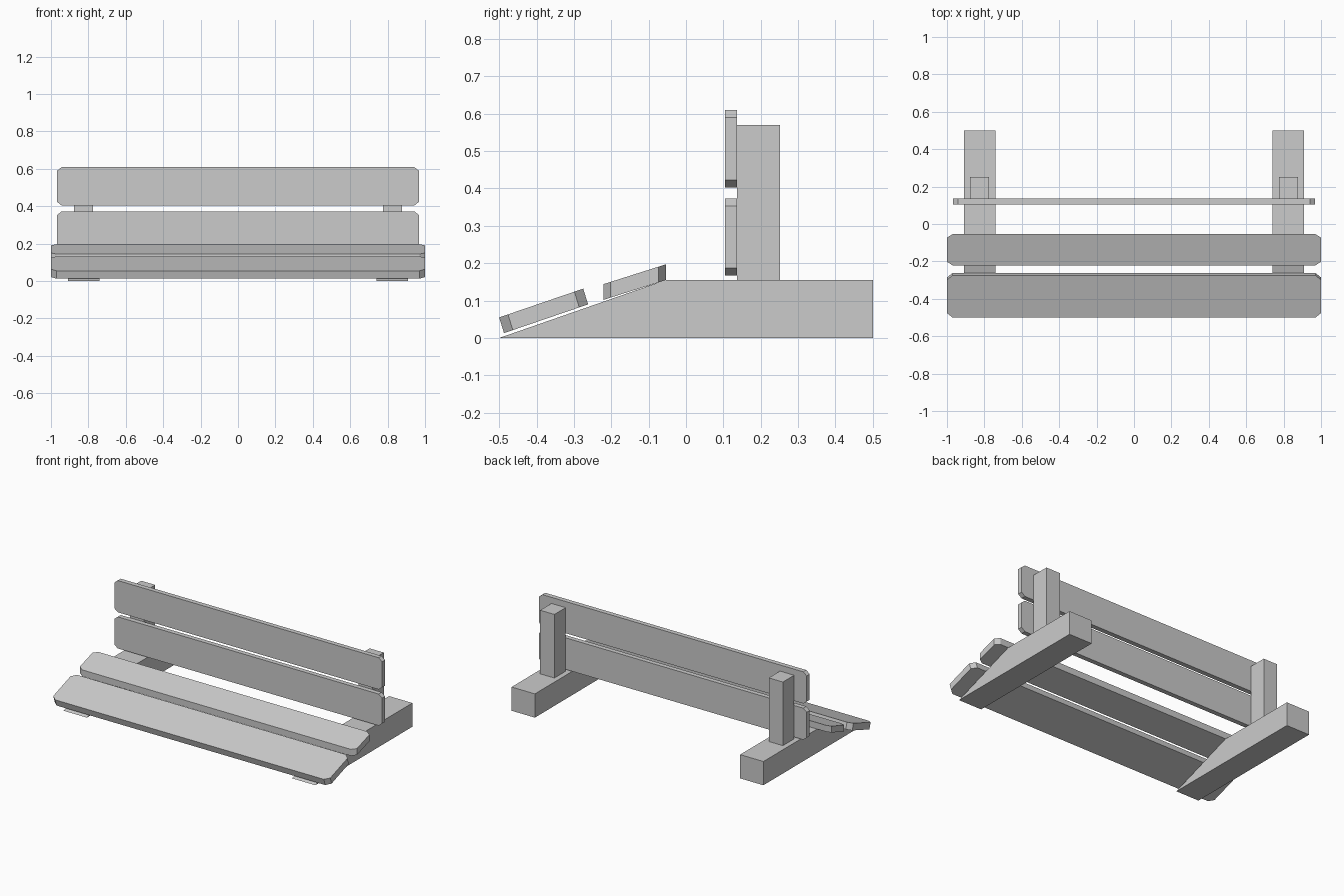
import bpy
import bmesh
from mathutils import Vector

cube = bpy.data.objects.get("Cube")
if cube:
    bpy.data.objects.remove(cube, do_unlink=True)

GREY = (0.6, 0.6, 0.6, 1.0)
grey = bpy.data.materials.new("plain grey")
grey.use_nodes = True
grey.diffuse_color = GREY
grey.node_tree.nodes["Principled BSDF"].inputs["Base Color"].default_value = GREY


def prism(name, outline, depth):
    """Extrude a closed 3D outline along the depth vector."""
    bm = bmesh.new()
    near = [bm.verts.new(p) for p in outline]
    far = [bm.verts.new(Vector(p) + Vector(depth)) for p in outline]
    bm.faces.new(near)
    bm.faces.new(far)
    for i in range(len(near)):
        j = (i + 1) % len(near)
        bm.faces.new((near[i], near[j], far[j], far[i]))
    bmesh.ops.recalc_face_normals(bm, faces=bm.faces)
    mesh = bpy.data.meshes.new(name)
    bm.to_mesh(mesh)
    bm.free()
    mesh.materials.append(grey)
    obj = bpy.data.objects.new(name, mesh)
    bpy.context.collection.objects.link(obj)
    return obj


def plank(name, half_length, low, high, thickness, cut_x, cut):
    """Board with clipped corners; low and high are (y, z) of its long edges."""
    start, end = Vector((0, *low)), Vector((0, *high))
    width = (end - start).length
    step = (end - start) / width
    right = [(half_length - cut_x, 0), (half_length, cut),
             (half_length, width - cut), (half_length - cut_x, width)]
    loop = right + [(-x, d) for x, d in reversed(right)]
    outline = [start + step * d + Vector((x, 0, 0)) for x, d in loop]
    return prism(name, outline, (0, *thickness))


# Wedge-nosed floor beams and upright posts
side_profile = [(-0.5, 0), (0.5, 0), (0.5, 0.155), (-0.055, 0.155)]
post_profile = [(0.136, 0.155), (0.252, 0.155), (0.252, 0.57), (0.136, 0.57)]
for side, x in (("left", 0.825), ("right", -0.825)):
    for part, profile, width in (("floor_beam", side_profile, 0.168),
                                 ("back_post", post_profile, 0.102)):
        prism(f"{side}_{part}", [(x - width / 2, y, z) for y, z in profile],
              (width, 0, 0))

# Sloping seat planks
plank("front_seat_plank", 1.0, (-0.487, 0.013), (-0.262, 0.09),
      (-0.013, 0.042), 0.03, 0.025)
plank("rear_seat_plank", 1.0, (-0.221, 0.102), (-0.054, 0.155),
      (0, 0.042), 0.03, 0.02)

# Upright backrest planks
plank("lower_back_plank", 0.967, (0.105, 0.167), (0.105, 0.373),
      (0.031, 0), 0.025, 0.02)
plank("upper_back_plank", 0.967, (0.105, 0.403), (0.105, 0.61),
      (0.031, 0), 0.025, 0.02)
